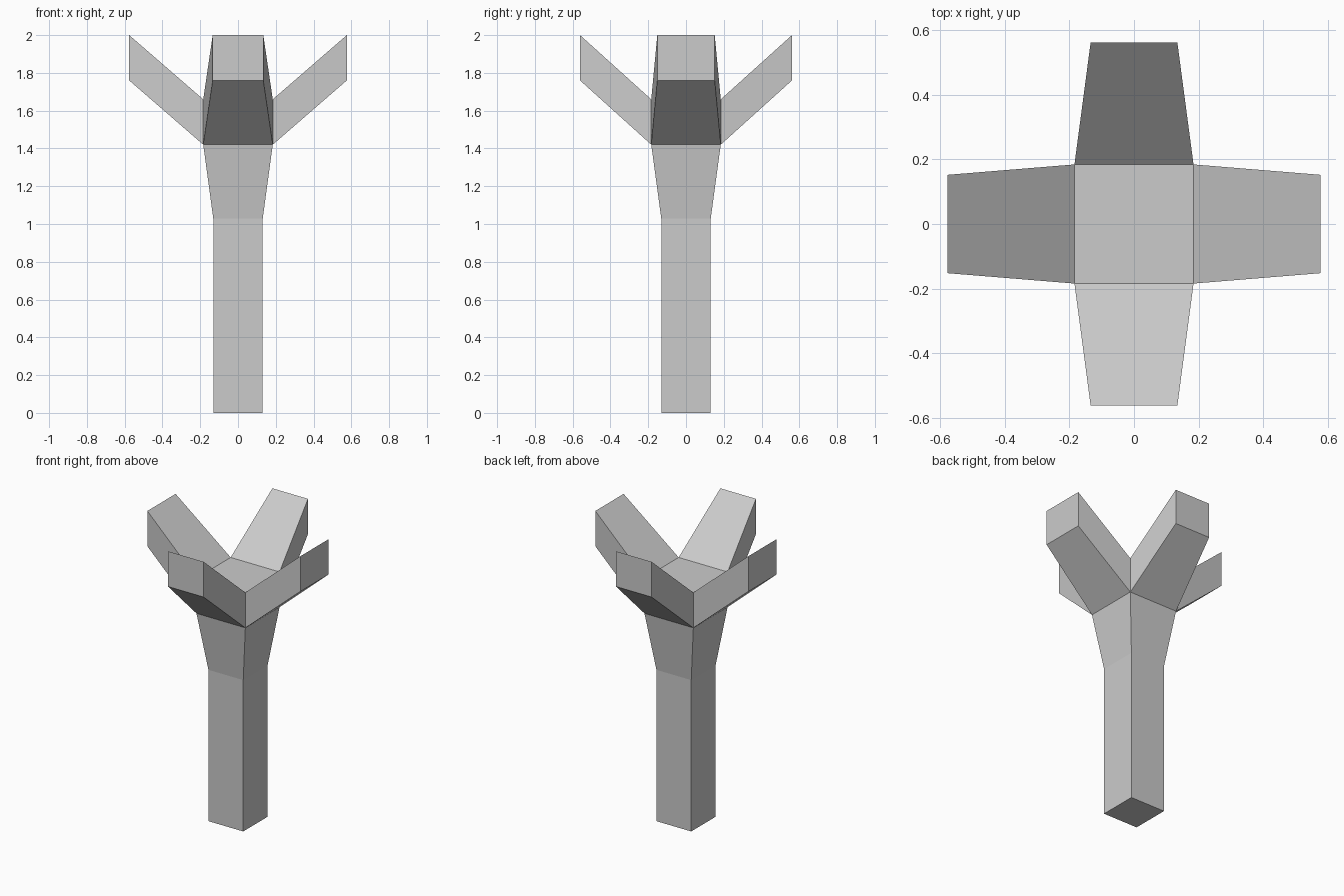
import bpy, bmesh
from mathutils import Vector

if "Cube" in bpy.data.objects:
    bpy.data.objects.remove(bpy.data.objects["Cube"])

bm = bmesh.new()


def ring(half, z):
    return [bm.verts.new((x * half, y * half, z))
            for x, y in ((-1, -1), (1, -1), (1, 1), (-1, 1))]


# Square trunk that flares into a hub: (half width, height)
rings = [ring(h, z) for h, z in ((0.131, 0), (0.131, 1.03), (0.184, 1.42), (0.184, 1.66))]
sides = []
for low, high in zip(rings, rings[1:]):
    sides = [bm.faces.new((low[i], low[(i + 1) % 4], high[(i + 1) % 4], high[i]))
             for i in range(4)]
bm.faces.new(rings[0][::-1])
bm.faces.new(rings[-1])
bm.normal_update()

# Four tapered arms grown outward and upward from the hub sides
for face in sides:
    along_x = abs(face.normal.x) > 0.5
    out = Vector([round(c) for c in face.normal])
    reach, half = (0.576, 0.152) if along_x else (0.561, 0.134)
    tip = bmesh.ops.extrude_discrete_faces(bm, faces=[face])["faces"][0]
    for v in tip.verts:
        across = v.co - out * v.co.dot(out)
        across.z = 0
        v.co = out * reach + across * (half / 0.184) + Vector((0, 0, v.co.z + 0.34))

bmesh.ops.remove_doubles(bm, verts=bm.verts, dist=0.0001)
bmesh.ops.recalc_face_normals(bm, faces=bm.faces)
mesh = bpy.data.meshes.new("branching_post")
bm.to_mesh(mesh)
bm.free()
bpy.context.collection.objects.link(bpy.data.objects.new("branching_post", mesh))
